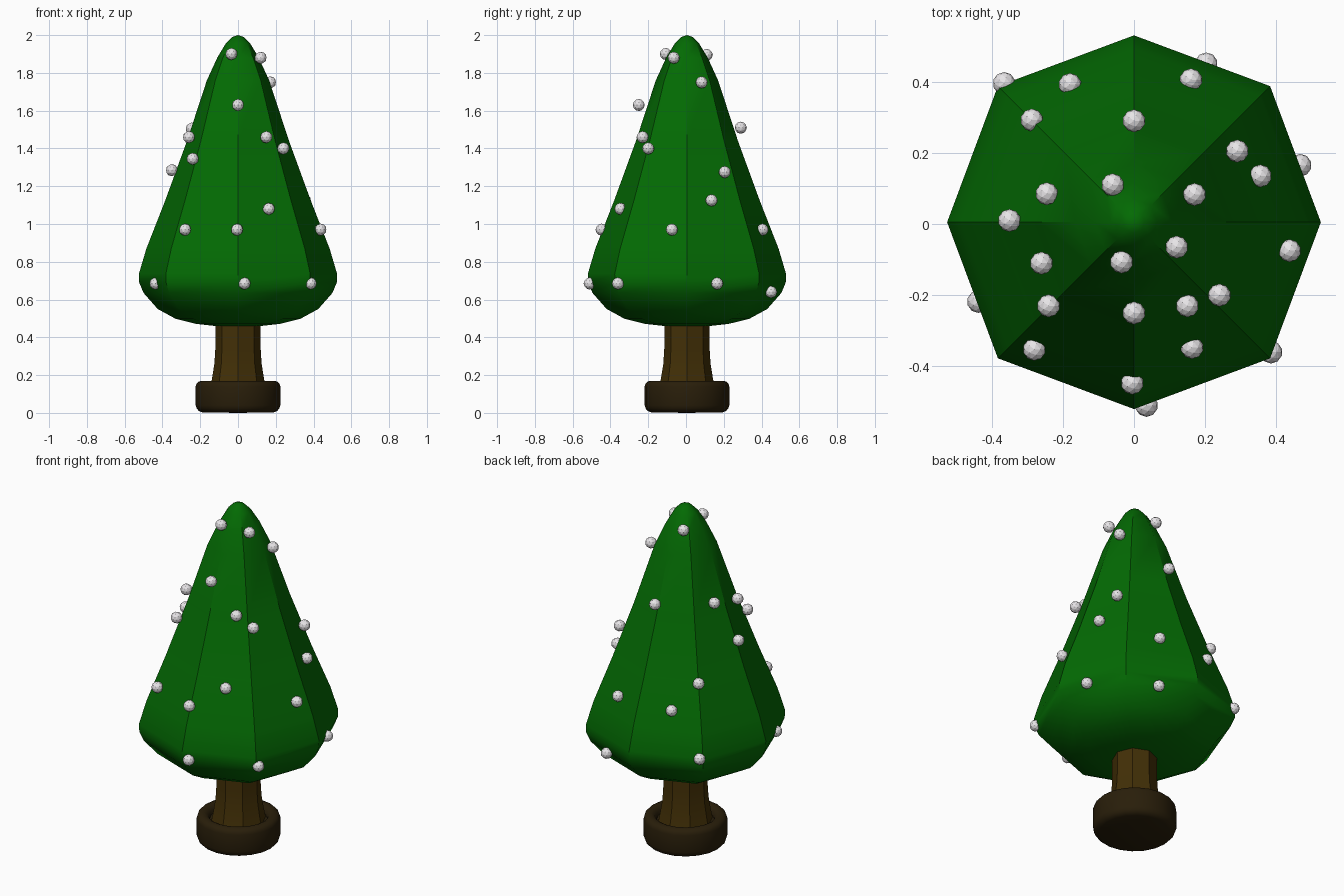
import bpy, bmesh, math

cube = bpy.data.objects.get("Cube")
if cube:
    bpy.data.objects.remove(cube)


def material(name, rgb):
    m = bpy.data.materials.new(name)
    m.use_nodes = True
    m.diffuse_color = (*rgb, 1)
    bsdf = next(n for n in m.node_tree.nodes if n.type == 'BSDF_PRINCIPLED')
    bsdf.inputs["Base Color"].default_value = (*rgb, 1)
    return m


leaf_green = material("leaf green", (0.001, 0.145, 0.001))
bark_brown = material("bark brown", (0.055, 0.029, 0.002))
pot_brown = material("dark pot brown", (0.022, 0.013, 0.003))
snow_white = material("snow white", (0.8, 0.78, 0.8))

CENTRE_Y = 0.005


def finish(bm, name, mat, sharp_angle=None):
    mesh = bpy.data.meshes.new(name)
    bmesh.ops.recalc_face_normals(bm, faces=bm.faces)
    bm.to_mesh(mesh)
    bm.free()
    mesh.materials.append(mat)
    ob = bpy.data.objects.new(name, mesh)
    bpy.context.collection.objects.link(ob)
    if sharp_angle:
        bpy.ops.object.select_all(action='DESELECT')
        ob.select_set(True)
        bpy.context.view_layer.objects.active = ob
        bpy.ops.object.shade_smooth_by_angle(angle=math.radians(sharp_angle))
    return ob


def lathe(name, profile, sides, mat, sharp_angle=30, diagonal=1.0):
    """Turn a (radius, height) profile; diagonal widens the 45 degree corners."""
    bm = bmesh.new()
    verts = [bm.verts.new((r, 0, z)) for r, z in profile]
    edges = [bm.edges.new(pair) for pair in zip(verts, verts[1:])]
    bmesh.ops.spin(bm, geom=verts + edges, cent=(0, 0, 0), axis=(0, 0, 1),
                   angle=math.tau, steps=sides, use_merge=True)
    bmesh.ops.remove_doubles(bm, verts=bm.verts, dist=0.0005)
    for v in bm.verts:
        if min(abs(v.co.x), abs(v.co.y)) > 0.001:
            v.co.x *= diagonal
            v.co.y *= diagonal
    ob = finish(bm, name, mat, sharp_angle)
    ob.location.y = CENTRE_Y


# Eight-sided foliage with rounded tip and underside
lathe("foliage", [(0, 0.457), (0.12, 0.46), (0.22, 0.471), (0.33, 0.498),
                  (0.425, 0.55), (0.5, 0.635), (0.523, 0.69), (0.525, 0.735),
                  (0.485, 0.87), (0.385, 1.125), (0.27, 1.44), (0.165, 1.76),
                  (0.11, 1.88), (0.065, 1.955), (0.03, 1.99), (0, 2.0)],
      8, leaf_green, sharp_angle=38, diagonal=1.03)

# Trunk flaring out at its foot
lathe("trunk", [(0, 0.12), (0.15, 0.12), (0.138, 0.18), (0.125, 0.26),
                (0.12, 0.34), (0.12, 0.5), (0, 0.5)], 8, bark_brown)

# Round base with a soft rim and a shallow well
lathe("base", [(0, 0), (0.19, 0.003), (0.207, 0.01), (0.218, 0.022),
               (0.224, 0.04), (0.224, 0.14), (0.22, 0.154), (0.211, 0.164),
               (0.196, 0.17), (0.182, 0.17), (0.168, 0.163), (0.158, 0.15),
               (0.153, 0.135), (0, 0.13)], 20, pot_brown)

# Small faceted balls scattered over the foliage
ball_spots = [
    (0.12, -0.065, 1.88), (-0.035, -0.107, 1.9), (-0.06, 0.11, 1.895),
    (0.17, 0.083, 1.75), (0, -0.25, 1.63), (0, 0.29, 1.51),
    (-0.245, 0.085, 1.505), (0.15, -0.23, 1.46), (-0.26, -0.11, 1.46),
    (0.24, -0.2, 1.4), (-0.24, -0.23, 1.345), (-0.35, 0.01, 1.285),
    (0.29, 0.205, 1.275), (0.355, 0.135, 1.125), (-0.287, 0.292, 1.12),
    (0.163, -0.347, 1.08), (-0.28, -0.352, 0.97), (-0.005, -0.447, 0.97),
    (0.437, -0.075, 0.97), (0.16, 0.405, 0.97), (-0.18, 0.392, 0.97),
    (-0.365, 0.395, 0.735), (0.385, -0.36, 0.685), (0.035, -0.51, 0.685),
    (-0.437, -0.218, 0.685), (0.467, 0.165, 0.685), (0.203, 0.45, 0.64)]
for i, spot in enumerate(ball_spots, 1):
    bm = bmesh.new()
    bmesh.ops.create_icosphere(bm, subdivisions=2, radius=0.032)
    ball = finish(bm, f"snow_ball_{i}", snow_white)
    ball.location = spot
